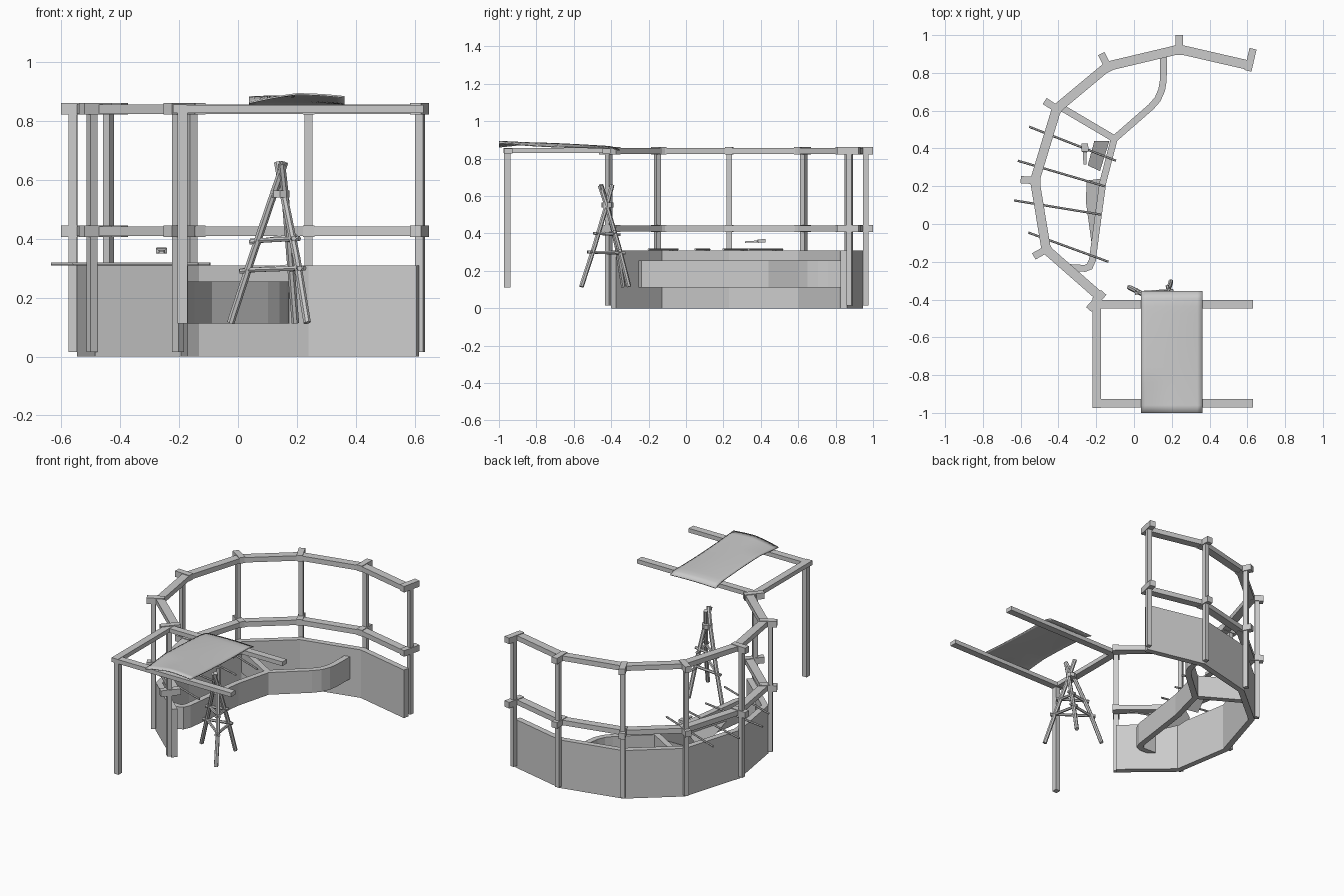
import bpy, bmesh, math
from mathutils import Vector as V

if "Cube" in bpy.data.objects:
    bpy.data.objects.remove(bpy.data.objects["Cube"])


def make(name, verts, faces, smooth=False):
    me = bpy.data.meshes.new(name)
    me.from_pydata([tuple(v) for v in verts], [], faces)
    bm = bmesh.new()
    bm.from_mesh(me)
    bmesh.ops.recalc_face_normals(bm, faces=bm.faces)
    for f in bm.faces:
        f.smooth = smooth
    bm.to_mesh(me)
    bm.free()
    ob = bpy.data.objects.new(name, me)
    bpy.context.collection.objects.link(ob)
    return ob


def loft(name, rings, smooth=False):
    """Skin a list of equal closed rings and cap both ends."""
    n, m = len(rings[0]), len(rings)
    faces = [(r * n + i, r * n + (i + 1) % n, (r + 1) * n + (i + 1) % n, (r + 1) * n + i)
             for r in range(m - 1) for i in range(n)]
    faces += [tuple(range(n)), tuple(range((m - 1) * n, m * n))]
    return make(name, [v for r in rings for v in r], faces, smooth)


def normals(path):
    """Mitred left-hand normals of an open 2D path."""
    segs = [(b - a).normalized() for a, b in zip(path, path[1:])]
    segs = [V((-d.y, d.x)) for d in segs]
    out = [segs[0]]
    for a, b in zip(segs, segs[1:]):
        m = (a + b).normalized()
        out.append(m / m.dot(a))
    return out + [segs[-1]]


def strip(name, path, lo, hi, z0, z1):
    """Rectangular section swept along a flat path."""
    rings = []
    for p, n in zip(path, normals(path)):
        a, b = p + n * lo, p + n * hi
        rings.append([(a.x, a.y, z0), (b.x, b.y, z0), (b.x, b.y, z1), (a.x, a.y, z1)])
    return loft(name, rings)


def beam(name, a, b, w, z0, z1):
    return strip(name, [V(a), V(b)], -w / 2, w / 2, z0, z1)


def stick(name, pts, r, sides=7):
    """Round pole through a few 3D points."""
    pts = [V(p) for p in pts]
    d = (pts[-1] - pts[0]).normalized()
    s = d.cross(V((0, 0, 1)) if abs(d.z) < .9 else V((1, 0, 0))).normalized()
    t = d.cross(s)
    rings = [[p + r * (s * math.cos(a) + t * math.sin(a))
              for a in [2 * math.pi * k / sides for k in range(sides)]] for p in pts]
    return loft(name, rings)


# Curved enclosure: wall, two rails, posts and stub beams
RING = [V(p) for p in [(-.18, -.385), (-.465, -.135), (-.525, .23), (-.41, .61),
                       (-.14, .835), (.24, .925), (.61, .84)]]
strip("wall", RING, -.015, .022, 0, .31)
for label, z in (("middle", .41), ("top", .825)):
    strip(label + "_rail", RING, -.025, .025, z, z + .032)
    for i, (p, n) in enumerate(zip(RING, normals(RING))):
        n = n.normalized()
        beam(f"{label}_stub_{i}", p - n * .03, p + n * (.075 if 0 < i < 6 else .09),
             .038, z - .003, z + .036)
        if label == "top":
            c = p + n * .036
            beam(f"post_{i}", c - n * .014, c + n * .014, .028, .015, .83)

# Inner bench front with a side divider
BENCH = [V(p) for p in [(-.35, -.23), (-.26, -.235), (-.235, -.225), (-.22, -.19), (-.195, 0),
                        (-.165, .22), (-.105, .45), (.09, .62), (.125, .66),
                        (.147, .71), (.155, .76), (.157, .9)]]
strip("bench_front", BENCH, -.018, .018, .112, .255)
beam("bench_divider", (-.39, .62), (-.11, .455), .036, .112, .255)
# sloping banks behind the bench front
for i, q in enumerate([[(-.21, .44, .2), (-.13, .44, .22), (-.18, .28, .13), (-.245, .31, .12)],
                       [(-.17, .24, .2), (-.25, .23, .12), (-.255, .12, .12), (-.225, -.1, .16)]]):
    make(f"bench_bank_{i}", q, [(0, 1, 2, 3)])

# Loose sticks lying across the wall, and a small tool
for i, (a, b) in enumerate([((-.555, .515), (-.095, .335)), ((-.615, .335), (-.155, .2)),
                            ((-.635, .125), (-.175, .05)), ((-.56, -.045), (-.135, -.2))]):
    stick(f"wall_stick_{i}", [(*a, .315), (*b, .315)], .006, 6)
loft("small_tool", [[(-.26 - w, y, z), (-.26 + w, y, z), (-.26 + w, y, z + h), (-.26 - w, y, z + h)]
                    for y, w, z, h in [(.315, .008, .35, .008), (.38, .01, .353, .009),
                                       (.385, .019, .35, .018), (.425, .017, .352, .018)]])

# Awning frame
beam("awning_side_beam", (-.198, -.975), (-.198, -.39), .045, .83, .857)
for y in (-.425, -.95):
    beam("awning_cross_beam", (-.22, y), (.63, y), .045, .828, .855)
beam("awning_post", (-.205, -.955), (-.172, -.955), .034, .112, .83)

# Awning cloth
NX, NY = 12, 16
verts = []
for j in range(NY + 1):
    v = j / NY
    for i in range(NX + 1):
        u = 2 * i / NX - 1
        z = .861 + .024 * (1 - v) + .010 * (1 - u * u) * (1 - .6 * v)
        z += .008 * math.sin(math.pi * v) * -u
        if u < 0:
            z += u * .02 * max(0, 1 - v / .3)
        z -= .014 * max(0, (v - .93) / .07)
        verts.append((.2 + .162 * u, -1 + .645 * v, z))
W = NX + 1
cloth = make("awning_cloth", verts, [(j * W + i, j * W + i + 1, (j + 1) * W + i + 1, (j + 1) * W + i)
                                     for j in range(NY) for i in range(NX)], True)
mod = cloth.modifiers.new("thickness", 'SOLIDIFY')
mod.thickness = .006

# Tripod of rough poles with lashed rungs
LEGS = [[(-.025, -.335, .115), (.045, -.37, .33), (.12, -.42, .55), (.158, -.455, .66)],
        [(.235, -.56, .115), (.2, -.49, .33), (.155, -.425, .55), (.135, -.395, .66)],
        [(.195, -.305, .115), (.178, -.36, .33), (.16, -.425, .55), (.148, -.46, .655)]]
for i, leg in enumerate(LEGS):
    stick(f"tripod_leg_{i}", leg, .013)


def at(leg, z):
    for a, b in zip(leg, leg[1:]):
        if z <= b[2]:
            return V(a).lerp(V(b), (z - a[2]) / (b[2] - a[2]))


for z in (.3, .4):
    for i in range(3):
        a, b = at(LEGS[i], z + .006 * (i - 1)), at(LEGS[(i + 1) % 3], z - .004 * i)
        e = (b - a).normalized() * .028
        stick("tripod_rung", [a - e, b + e], .009, 6)
stick("tripod_lashing", [(.143, -.42, .54), (.143, -.42, .565)], .032, 8)
